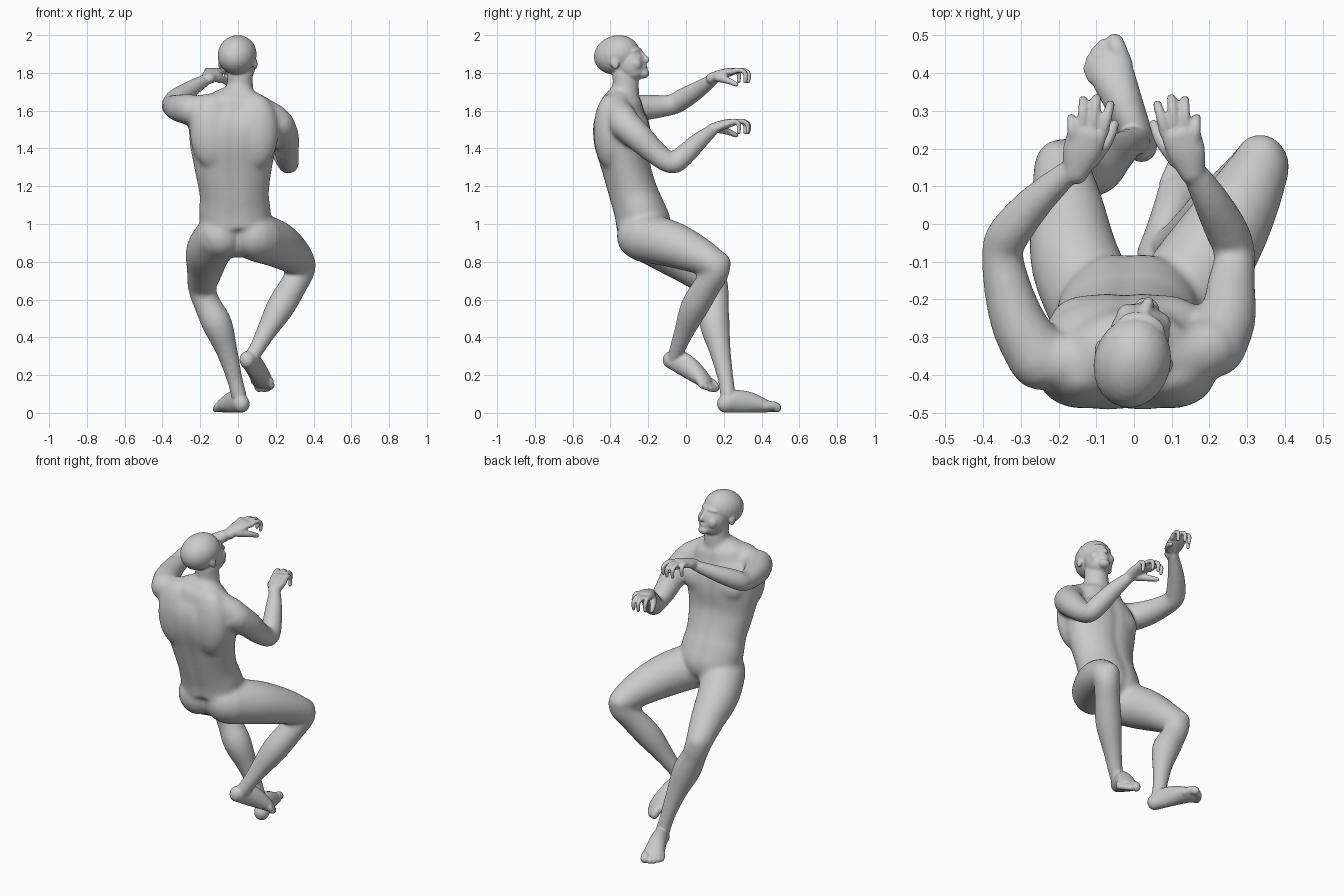
import bpy, bmesh, math
from mathutils import Vector, Matrix

bm = bmesh.new()
SIDES = 32


def spline(pts, steps=4):
    """Smooth curve through points of (x, y, z, half width, half depth)."""
    p = [list(q) + [q[3]] if len(q) == 4 else list(q) for q in pts]
    out = []
    for i in range(len(p) - 1):
        a, b, c, d = p[max(i - 1, 0)], p[i], p[i + 1], p[min(i + 2, len(p) - 1)]
        for k in range(steps):
            t = k / steps
            out.append([0.5 * (2 * B + (C - A) * t + (2 * A - 5 * B + 4 * C - D) * t * t
                               + (3 * B - A - 3 * C + D) * t ** 3)
                        for A, B, C, D in zip(a, b, c, d)])
    out.append(p[-1])
    return out


def tube(pts, hint=(1, 0, 0), groove=0.0):
    """Round-ended loft; groove pinches the middle of the front and back."""
    q = spline(pts)
    pos = [Vector(r[:3]) for r in q]
    n = len(q)
    rings = []
    for i in range(n):
        t = (pos[min(i + 1, n - 1)] - pos[max(i - 1, 0)]).normalized()
        side = t.cross(Vector(hint)).normalized()
        up = side.cross(t)
        rw, rh = q[i][3:]
        caps = [(0, 1)]
        if i in (0, n - 1):
            caps = [(math.sin(a), math.cos(a)) for a in (0, 0.5, 1.0, 1.4)]
            if i == 0:
                caps = [(-s, c) for s, c in reversed(caps)]
        for s, c in caps:
            ring = []
            for k in range(SIDES):
                a = 2 * math.pi * k / SIDES
                f = c * (1 - groove * math.exp(-(math.cos(a) / 0.16) ** 2))
                ring.append(bm.verts.new(pos[i] + t * s * min(rw, rh)
                                         + side * rw * c * math.cos(a) + up * rh * f * math.sin(a)))
            rings.append(ring)
    for a, b in zip(rings, rings[1:]):
        for k in range(SIDES):
            j = (k + 1) % SIDES
            bm.faces.new((a[k], a[j], b[j], b[k]))
    bm.faces.new(rings[0])
    bm.faces.new(rings[-1])


def blob(loc, radii, frame=Matrix()):
    m = frame @ Matrix.Translation(loc) @ Matrix.Diagonal((*radii, 1))
    bmesh.ops.create_uvsphere(bm, u_segments=24, v_segments=16, radius=1, matrix=m)


def skin(name, voxel, iterations):
    """Fuse everything gathered so far into one smooth surface."""
    bmesh.ops.recalc_face_normals(bm, faces=bm.faces)
    me = bpy.data.meshes.new(name)
    bm.to_mesh(me)
    ob = bpy.data.objects.new(name, me)
    bpy.context.collection.objects.link(ob)
    fuse = ob.modifiers.new("fuse", 'REMESH')
    fuse.mode = 'VOXEL'
    fuse.voxel_size = voxel
    fuse.use_smooth_shade = True
    soft = ob.modifiers.new("soften", 'SMOOTH')
    soft.factor = .5
    soft.iterations = iterations
    return ob


# torso with spine groove
tube([(0, -.23, .92, .12, .10), (-.01, -.222, .98, .18, .15), (-.017, -.245, 1.07, .19, .143),
      (-.02, -.277, 1.16, .184, .135), (-.025, -.317, 1.3, .207, .135), (-.025, -.335, 1.43, .232, .158),
      (-.02, -.343, 1.53, .235, .155), (-.01, -.343, 1.6, .18, .125)], hint=(0, 1, 0), groove=.08)
for s in (-1, 1):
    blob((s * .09 - .02, -.247, 1.47), (.11, .06, .085))         # chest
    blob((s * .115 - .02, -.405, 1.49), (.12, .085, .2))         # upper back
    blob((s * .088, -.262, .935), (.11, .105, .115))             # buttock
blob((0, -.19, .92), (.06, .07, .07))

# neck and shoulder slopes
tube([(0, -.345, 1.6, .085), (.01, -.318, 1.7, .071), (.01, -.325, 1.8, .068)])
tube([(0, -.355, 1.67, .068), (-.12, -.37, 1.625, .072), (-.23, -.36, 1.6, .08)], hint=(0, 1, 0))
tube([(.01, -.355, 1.67, .068), (.12, -.36, 1.605, .072), (.2, -.33, 1.55, .08)], hint=(0, 1, 0))

# arms
tube([(.215, -.325, 1.53, .083), (.248, -.25, 1.46, .076), (.258, -.16, 1.375, .064),
      (.268, -.075, 1.318, .054), (.247, -.02, 1.355, .058), (.2, .07, 1.44, .048), (.152, .15, 1.505, .032)])
tube([(-.25, -.36, 1.605, .083), (-.303, -.27, 1.612, .075), (-.335, -.17, 1.62, .064),
      (-.35, -.07, 1.632, .055), (-.327, -.02, 1.66, .057), (-.26, .06, 1.708, .048), (-.16, .15, 1.77, .032)])

# legs
tube([(-.095, -.24, .94, .125), (-.155, -.1, .86, .12), (-.175, .04, .76, .097), (-.19, .145, .665, .076),
      (-.165, .155, .58, .071), (-.11, .152, .47, .08), (-.06, .18, .33, .058),
      (-.018, .21, .18, .043), (.005, .222, .09, .043)])
tube([(.1, -.23, .93, .13), (.19, -.1, .9, .125), (.265, .02, .855, .108), (.325, .13, .8, .084),
      (.335, .16, .755, .073), (.29, .11, .67, .073), (.225, .045, .56, .075),
      (.15, -.01, .43, .054), (.1, -.045, .34, .043), (.065, -.06, .285, .043)])
blob((.335, .165, .79), (.07, .075, .068))
blob((-.2, .15, .675), (.066, .075, .072))

# soften the body first, then keep it as the base for the fine parts
draft = skin("draft", .011, 14)
smooth = bpy.data.meshes.new_from_object(
    draft.evaluated_get(bpy.context.evaluated_depsgraph_get()))
bpy.data.objects.remove(draft)
bm.clear()
bm.from_mesh(smooth)

# head, turned and tipped back
H = (Matrix.Translation((0, -.35, 1.88)) @ Matrix.Rotation(math.radians(-15), 4, 'Z')
     @ Matrix.Rotation(math.radians(17), 4, 'X'))
blob((0, -.012, .02), (.102, .124, .102), H)                     # skull
blob((0, .045, -.045), (.08, .084, .102), H)                     # face
blob((0, .045, -.09), (.068, .076, .055), H)                     # jaw
blob((0, .1, -.118), (.034, .03, .026), H)                       # chin
blob((0, .085, .008), (.064, .04, .02), H)                       # brow
blob((0, .115, -.086), (.027, .015, .013), H)                    # lips
tube([(H @ Vector(p[:3])).to_tuple() + (p[3],) for p in
      ((0, .116, .0, .011), (0, .128, -.03, .013), (0, .138, -.055, .015))])
for s in (-1, 1):
    blob((s * .04, .084, -.058), (.034, .034, .04), H)           # cheek
    blob((s * .095, -.012, -.03), (.011, .022, .03), H)          # ear


# hands with hooked fingers
def hand(s, z0):
    def P(*r):
        return (s * r[0], r[1], z0 + r[2]) + r[3:]
    tube([P(.155, .135, -.005, .034, .03), P(.14, .19, .018, .05, .026), P(.123, .24, .032, .052, .021)],
         hint=(0, 0, 1))
    for x, y, ln, dx in ((.083, .24, .075, -.02), (.109, .25, .082, -.01),
                         (.137, .245, .082, -.002), (.162, .225, .055, .004)):
        tube([P(x, y, .03, .016), P(x + dx * .6, y + ln * .6, .04, .0135),
              P(x + dx, y + ln, .02, .0125), P(x + dx, y + ln * .97, -.022, .0105)])
    tube([P(.115, .17, 0, .024), P(.073, .22, -.015, .018), P(.052, .265, -.035, .013)], hint=(0, 0, 1))


hand(1, 1.505)
hand(-1, 1.775)


# feet: heel point, tip point, sign of the inner side
def foot(heel, tip, s):
    o = Vector(heel)
    d = (Vector(tip) - o).normalized()
    side = d.cross(Vector((0, 0, 1))).normalized()
    up = side.cross(d)

    def P(a, b, c, *r):
        return (o + d * a + side * b * s + up * c).to_tuple() + r
    tube([P(.045, 0, .047, .043, .047), P(.1, 0, .06, .045, .06), P(.17, 0, .057, .051, .057),
          P(.24, 0, .044, .058, .044), P(.28, .0, .034, .058, .033)], hint=up)
    for b, e, r in ((.038, .325, .025), (.008, .33, .018), (-.015, .32, .018),
                    (-.035, .305, .018), (-.05, .288, .017)):
        tube([P(.26, b, .036, r), P(e - .02, b, r + .012, r), P(e, b, r + .002, r)], hint=up)


foot((.036, .165, 0), (-.1, .5, 0), 1)
foot((.025, -.137, .26), (.15, .145, .1), -1)

# fuse head, hands and feet with the body
skin("human_figure", .006, 6)
bm.free()
